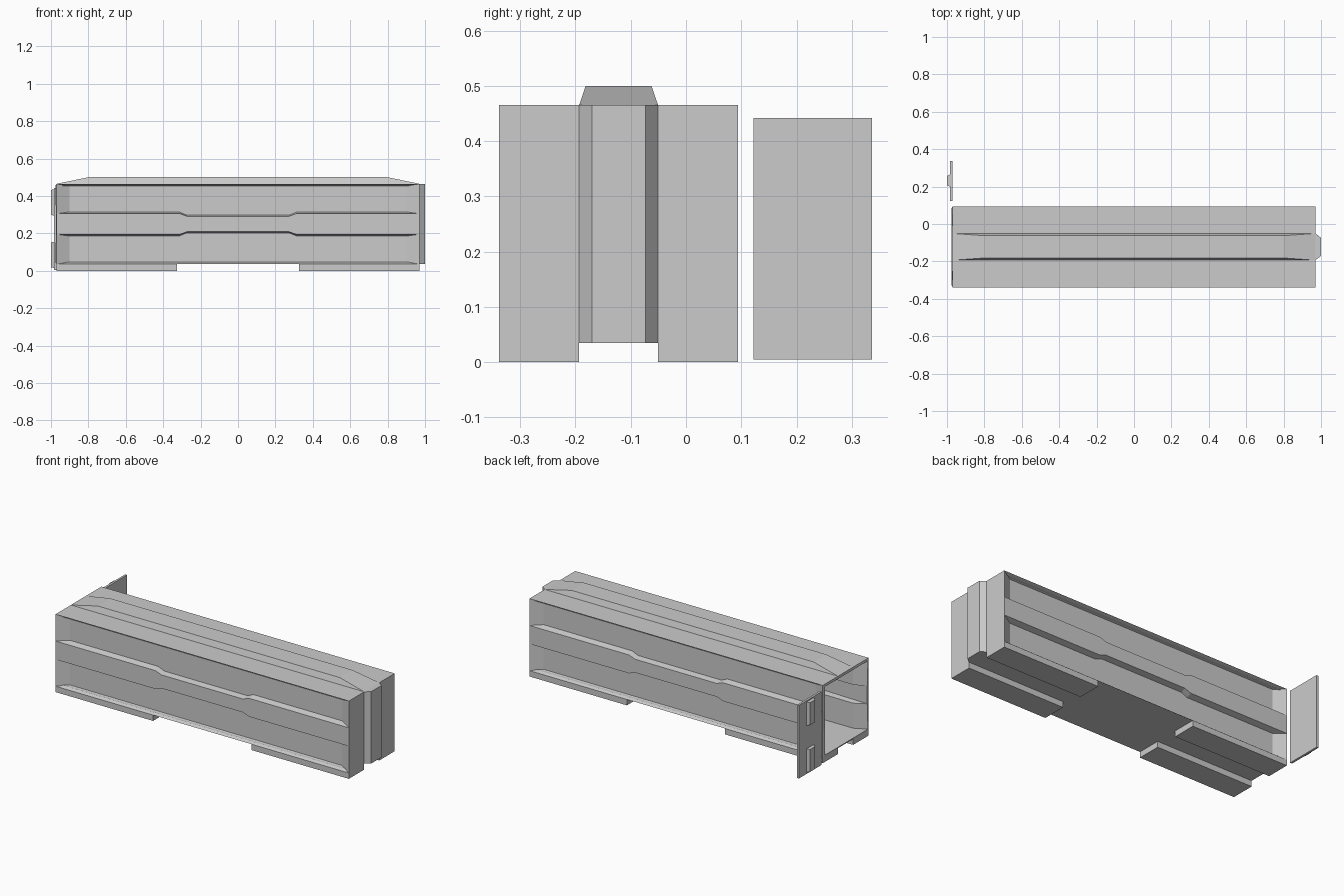
import bpy, bmesh

if "Cube" in bpy.data.objects:
    bpy.data.objects.remove(bpy.data.objects["Cube"])

YC = -0.122              # centre line of the container
L, W = 0.97, 0.2165      # half length, half width of the shell
Z0, Z1 = 0.035, 0.465    # shell bottom and top
R, RT = 0.0715, 0.0485   # half widths of the end rib at base and crest
DEPTH = 0.035            # depth of the pressed panels


def make_object(name, faces, recalc=True):
    """Make a mesh from faces given as point lists, welding shared points."""
    bm = bmesh.new()
    for pts in faces:
        bm.faces.new([bm.verts.new(p) for p in pts])
    bmesh.ops.remove_doubles(bm, verts=bm.verts, dist=1e-4)
    if recalc:
        bmesh.ops.recalc_face_normals(bm, faces=bm.faces)
    me = bpy.data.meshes.new(name)
    bm.to_mesh(me)
    bm.free()
    ob = bpy.data.objects.new(name, me)
    bpy.context.collection.objects.link(ob)
    return ob


def box(name, x0, x1, y0, y1, z0, z1):
    return frustum(name, [(x0, y0, z0), (x0, y1, z0), (x0, y1, z1), (x0, y0, z1)],
                   [(x1, y0, z0), (x1, y1, z0), (x1, y1, z1), (x1, y0, z1)])


def bridge(a, b):
    n = len(a)
    return [[a[i], a[(i + 1) % n], b[(i + 1) % n], b[i]] for i in range(n)]


def frustum(name, a, b):
    return make_object(name, bridge(a, b) + [a, b])


faces = []

# pressed side walls: two recessed panels and a waisted rib between them
ZM = (Z0 + Z1) / 2
edge = [(-L, .055), (-.31, .055), (-.27, .040), (.27, .040), (.31, .055), (L, .055)]
floor = [(-.9, .065), (-.315, .065), (-.275, .048), (.275, .048), (.315, .065), (.9, .065)]
for s in (-1, 1):
    for u in (-1, 1):
        outer = [(x, s * W, ZM + u * z) for x, z in edge + [(L, Z1 - ZM), (-L, Z1 - ZM)]]
        inner = [(x, s * (W - DEPTH), ZM + u * z) for x, z in floor + [(.9, .202), (-.9, .202)]]
        faces += bridge(outer, inner) + [inner]
    faces.append([(x, s * W, ZM + z) for x, z in edge]
                 + [(x, s * W, ZM - z) for x, z in reversed(edge)])
    # flat roof strip and flat end strip on each side
    faces.append([(-L, s * W, Z1), (L, s * W, Z1), (L, s * R, Z1), (-L, s * R, Z1)])
    faces.append([(L, s * W, z) for z in (Z0, ZM - .055, ZM + .055, Z1)]
                 + [(L, s * R, Z1), (L, s * R, Z0)])

# raised roof ridge
base = [(-L, -R, Z1), (L, -R, Z1), (L, R, Z1), (-L, R, Z1)]
crest = [(-.8, -.0595, .5), (.8, -.0595, .5), (.8, .0595, .5), (-.8, .0595, .5)]
faces += bridge(base, crest) + [crest]

# vertical rib on the closed end
rib = [(L, -R), (1.0, -RT), (1.0, RT), (L, R)]
for (xa, ya), (xb, yb) in zip(rib, rib[1:]):
    faces.append([(xa, ya, Z0), (xb, yb, Z0), (xb, yb, Z1), (xa, ya, Z1)])
faces.append([(x, y, Z1) for x, y in rib])

# bottom plate
faces.append([(x, y, Z0) for x, y in [(-L, -W), (L, -W)] + rib + [(L, W), (-L, W)]])

# shell is open at the left end, with a thin wall
shell = make_object("container_shell", faces)
shell.location.y = YC
wall = shell.modifiers.new("wall", 'SOLIDIFY')
wall.thickness = 0.018
wall.offset = -1

# four base skids
for sx, nx in ((-1, "left"), (1, "right")):
    for sy, ny in ((-1, "front"), (1, "back")):
        xs = sorted((sx * .325, sx * L))
        ys = sorted((YC + sy * R, YC + sy * W))
        box(f"skid_{nx}_{ny}", *xs, *ys, 0, Z0)

# loose door leaf beside the open end, with two raised pads
box("door_leaf", -.983, -.97, .122, .337, .005, .442)
for name, z0, z1 in (("lower", .015, .155), ("upper", .295, .435)):
    def ring(x, h, i):
        return [(x, .232 - h, z0 + i), (x, .232 + h, z0 + i),
                (x, .232 + h, z1 - i), (x, .232 - h, z1 - i)]
    frustum(f"door_pad_{name}", ring(-.983, .034, 0), ring(-1.0, .024, .003))
